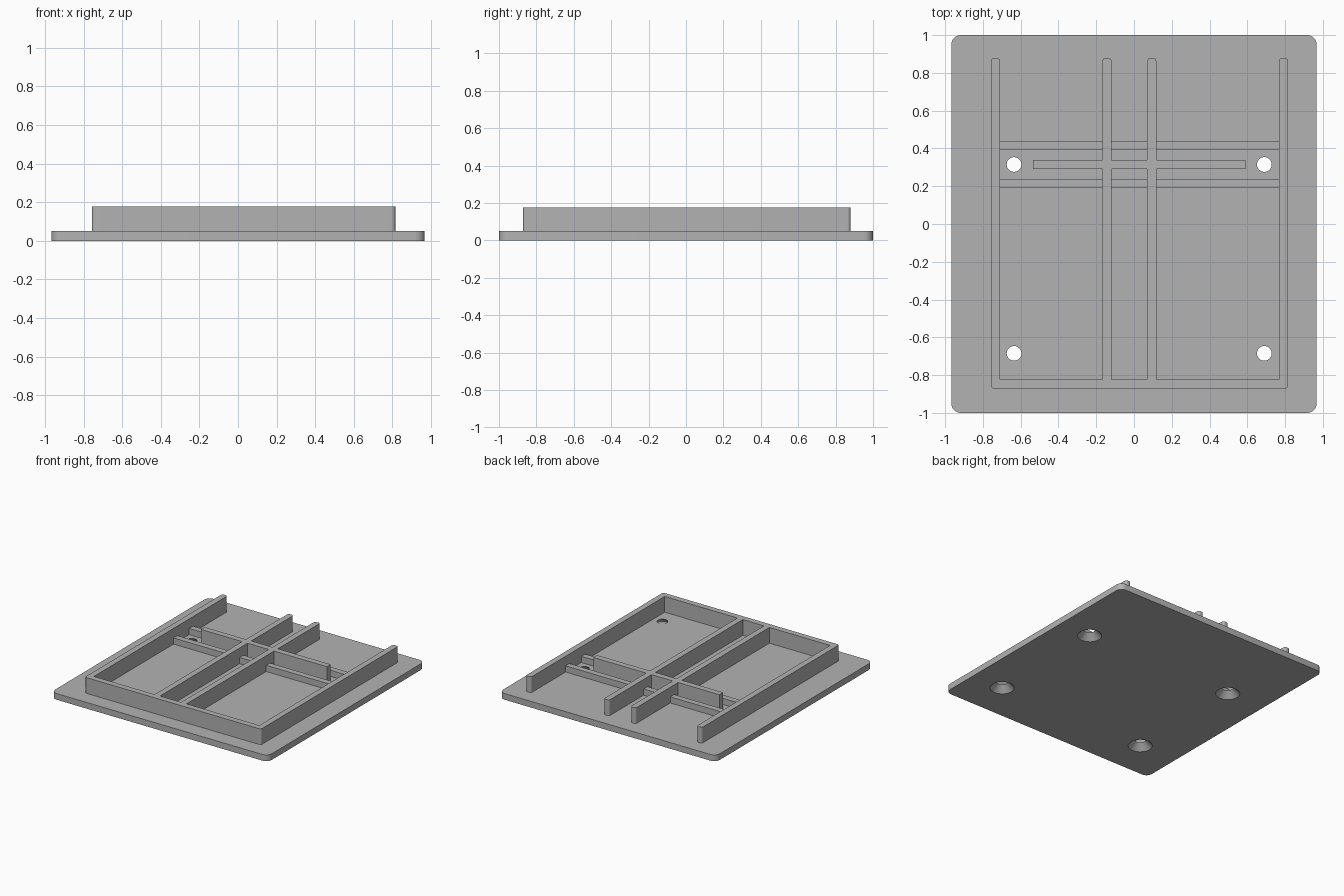
import bpy
import bmesh
import math

if "Cube" in bpy.data.objects:
    bpy.data.objects.remove(bpy.data.objects["Cube"], do_unlink=True)

PLATE_TOP, RIB_TOP, WALL_TOP = 0.05, 0.10, 0.177
T = 0.048                        # wall thickness
X_LEFT, X_RIGHT = 0.815, -0.757  # outer faces of the side walls
Y_FRONT, Y_BACK = -0.872, 0.88
SLOT_Y = 0.315                   # centre line of the cross walls

grey = bpy.data.materials.new("plain grey")
grey.use_nodes = True
grey.diffuse_color = (0.448, 0.448, 0.448, 1)
grey.node_tree.nodes["Principled BSDF"].inputs["Base Color"].default_value = grey.diffuse_color


def finish(name, bm):
    mesh = bpy.data.meshes.new(name)
    bm.to_mesh(mesh)
    bm.free()
    mesh.materials.append(grey)
    obj = bpy.data.objects.new(name, mesh)
    bpy.context.collection.objects.link(obj)
    return obj


def block(name, x0, x1, y0, y1, z0, z1, radius=0.0, corners=()):
    """Box whose listed upright corners, as (x side, y side), are rounded."""
    bm = bmesh.new()
    bmesh.ops.create_cube(bm, size=1)
    upright = []
    for e in bm.edges:
        a, b = (v.co for v in e.verts)
        if abs(a.z - b.z) > 0.5 and (round(a.x * 2), round(a.y * 2)) in corners:
            upright.append(e)
    for v in bm.verts:
        v.co = (x0 if v.co.x < 0 else x1, y0 if v.co.y < 0 else y1, z0 if v.co.z < 0 else z1)
    if upright:
        bmesh.ops.bevel(bm, geom=upright, offset=radius, segments=6, profile=0.5, affect='EDGES')
    return finish(name, bm)


def smooth(obj):
    bpy.ops.object.select_all(action='DESELECT')
    obj.select_set(True)
    bpy.context.view_layer.objects.active = obj
    bpy.ops.object.shade_smooth_by_angle(angle=math.radians(30))


# Base plate with rounded corners
ALL = [(sx, sy) for sx in (-1, 1) for sy in (-1, 1)]
BACK = [(-1, 1), (1, 1)]
plate = block("base_plate", -0.967, 0.967, -1, 1, 0, PLATE_TOP, 0.05, ALL)

# Countersunk screw holes, wide on the underside
cutter_mesh = bmesh.new()
for x in (-0.635, 0.69):
    for y in (-0.685, SLOT_Y):
        made = bmesh.ops.create_cone(cutter_mesh, cap_ends=True, segments=32,
                                     radius1=0.09, radius2=0.038, depth=PLATE_TOP + 0.002)
        bmesh.ops.translate(cutter_mesh, verts=made["verts"], vec=(x, y, PLATE_TOP / 2))
cutter = finish("hole_cutter", cutter_mesh)
cutter.hide_render = True
cut = plate.modifiers.new("screw_holes", 'BOOLEAN')
cut.object = cutter
cut.solver = 'EXACT'
bpy.context.view_layer.objects.active = plate
bpy.ops.object.modifier_apply(modifier=cut.name)
bpy.data.objects.remove(cutter, do_unlink=True)
smooth(plate)

# Tall side walls and middle dividers, rounded at their free back ends
inner_front = Y_FRONT + T
uprights = [
    ("right_wall", X_RIGHT, Y_FRONT, BACK + [(-1, -1)]),
    ("right_divider", -0.167, inner_front, BACK),
    ("left_divider", 0.07, inner_front, BACK),
    ("left_wall", X_LEFT - T, Y_FRONT, BACK + [(1, -1)]),
]
for name, x, y, corners in uprights:
    smooth(block(name, x, x + T, y, Y_BACK, PLATE_TOP, WALL_TOP, 0.018, corners))

# Front wall between the side walls
block("front_wall", X_RIGHT + T, X_LEFT - T, Y_FRONT, inner_front, PLATE_TOP, WALL_TOP)


def cross_bar(name, x0, x1, y, top):
    """Bar running across, in three pieces between the dividers."""
    spans = [("right", x0, -0.167), ("middle", -0.167 + T, 0.07), ("left", 0.07 + T, x1)]
    for side, a, b in spans:
        block(f"{name}_{side}", a, b, y - T / 2, y + T / 2, PLATE_TOP, top)


# Tall cross wall and the two low ribs beside it
cross_bar("cross_wall", -0.535, 0.59, SLOT_Y, WALL_TOP)
for name, offset in (("front_rib", -0.1), ("back_rib", 0.1)):
    cross_bar(name, X_RIGHT + T, X_LEFT - T, SLOT_Y + offset, RIB_TOP)
